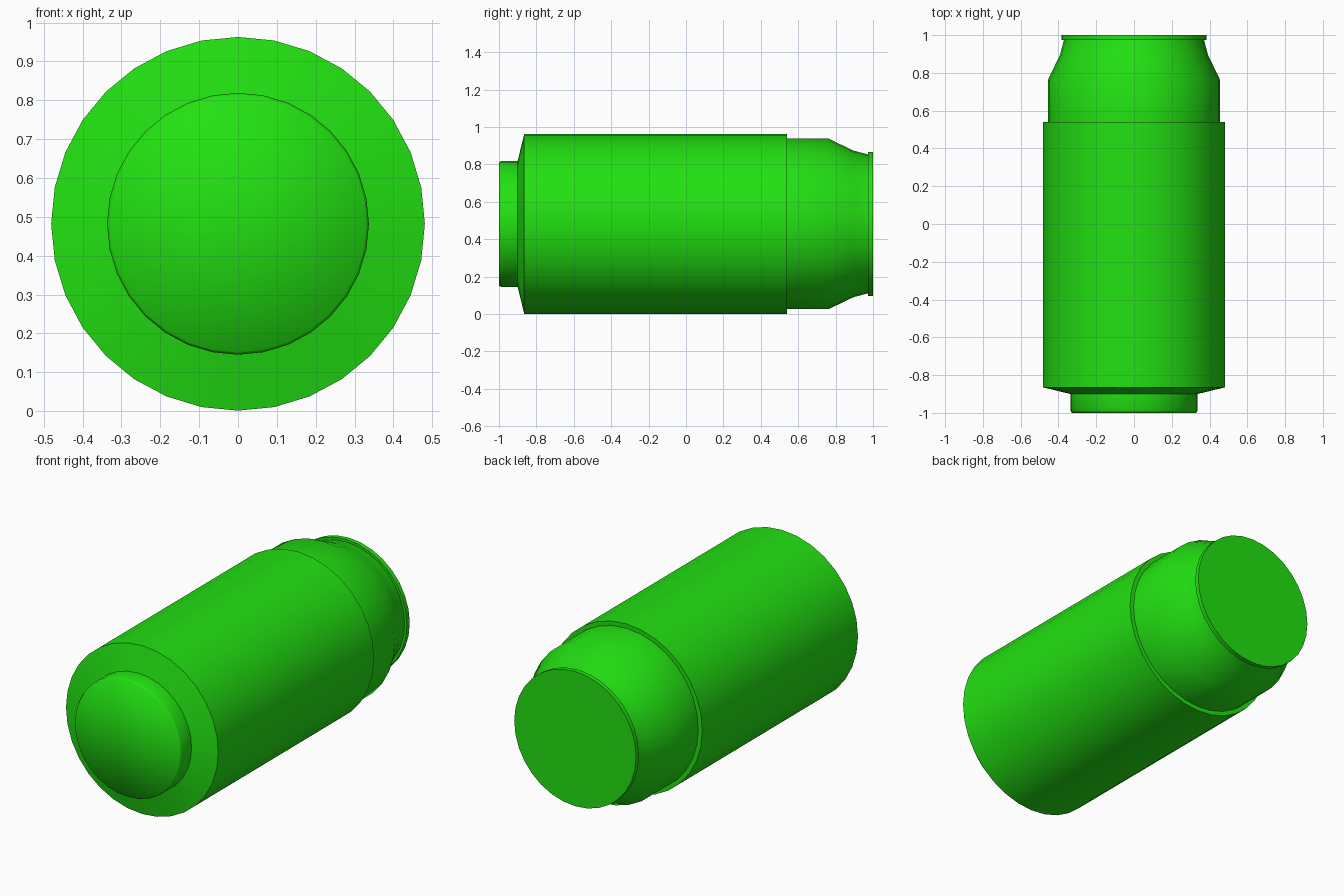
import bpy, bmesh, math

if "Cube" in bpy.data.objects:
    bpy.data.objects.remove(bpy.data.objects["Cube"])

SIDES = 32
AXIS_Z = 0.482

green = bpy.data.materials.new("green")
green.diffuse_color = (0.016, 0.75, 0.006, 1)
green.use_nodes = True
green.node_tree.nodes["Principled BSDF"].inputs["Base Color"].default_value = green.diffuse_color


def lathe(name, profile, smooth_angle):
    """Revolve (y, radius) points around the y axis; radius 0 closes with a fan."""
    bm = bmesh.new()
    rings = []
    for y, r in profile:
        if r == 0:
            rings.append([bm.verts.new((0, y, 0))] * SIDES)
        else:
            rings.append([bm.verts.new((r * math.cos(a), y, r * math.sin(a)))
                          for a in (2 * math.pi * i / SIDES for i in range(SIDES))])
    for a, b in zip(rings, rings[1:]):
        for i in range(SIDES):
            j = (i + 1) % SIDES
            quad = list(dict.fromkeys((a[i], b[i], b[j], a[j])))
            bm.faces.new(quad)
    mesh = bpy.data.meshes.new(name)
    bm.to_mesh(mesh)
    bm.free()
    mesh.materials.append(green)
    obj = bpy.data.objects.new(name, mesh)
    obj.location.z = AXIS_Z
    bpy.context.collection.objects.link(obj)
    bpy.ops.object.select_all(action='DESELECT')
    obj.select_set(True)
    bpy.context.view_layer.objects.active = obj
    bpy.ops.object.shade_smooth_by_angle(angle=math.radians(smooth_angle))
    return obj


# Narrow foot with a slightly chamfered front edge
lathe("base_foot", [(-1.0, 0), (-1.0, 0.33), (-0.987, 0.337), (-0.9, 0.337)], 65)

# Wide body: front cone, long cylinder, step in at the back
lathe("body", [(-0.9, 0.337), (-0.865, 0.481), (0.54, 0.481), (0.54, 0.456)], 30)

# Tapering shoulder
lathe("shoulder", [(0.54, 0.456), (0.762, 0.456), (0.895, 0.392), (0.974, 0.371)], 40)

# Lid with a thin projecting rim
lathe("lid", [(0.974, 0.371), (0.974, 0.385), (1.0, 0.385), (1.0, 0)], 30)
